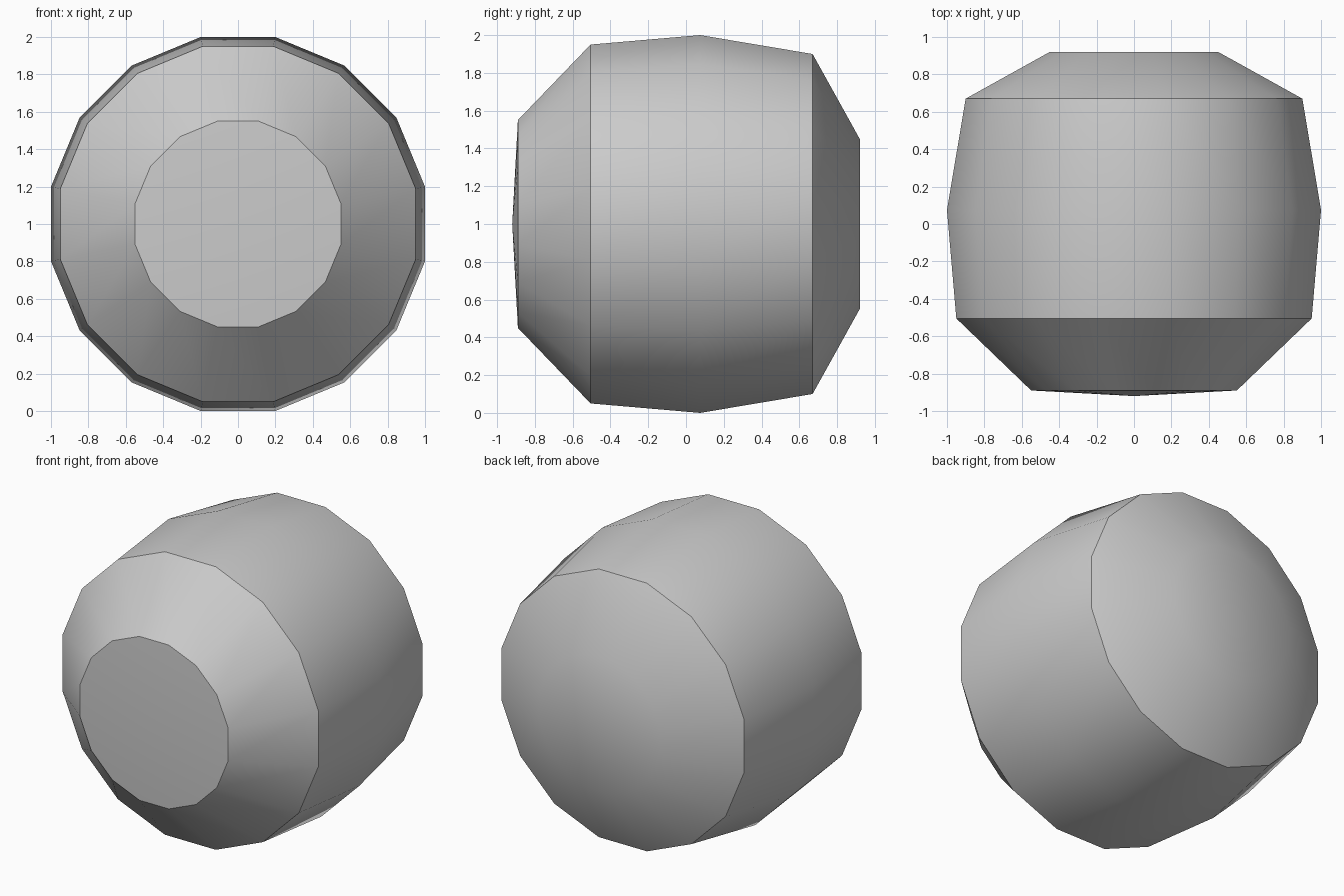
import bpy, bmesh, math

if "Cube" in bpy.data.objects:
    bpy.data.objects.remove(bpy.data.objects["Cube"])

SIDES = 16
# (y, half-width across flats) from front to back
PROFILE = [(-0.89, 0.55), (-0.505, 0.95), (0.075, 1.0), (0.67, 0.90), (0.92, 0.45)]
FRONT_TIP, BACK_TIP = -0.92, 0.92

grey = bpy.data.materials.new("light grey")
grey.diffuse_color = (0.6, 0.6, 0.6, 1)
grey.use_nodes = True
grey.node_tree.nodes["Principled BSDF"].inputs["Base Color"].default_value = grey.diffuse_color

bm = bmesh.new()


def ring(y, half_width):
    # ring turned half a step so flats face up and sideways
    r = half_width / math.cos(math.pi / SIDES)
    angles = [(i + 0.5) * math.tau / SIDES for i in range(SIDES)]
    return [bm.verts.new((r * math.cos(a), y, 1 + r * math.sin(a))) for a in angles]


# Barrel wall
rings = [ring(y, w) for y, w in PROFILE]
for a, b in zip(rings, rings[1:]):
    for i in range(SIDES):
        j = (i + 1) % SIDES
        bm.faces.new((a[i], a[j], b[j], b[i]))

# Shallow front cone and flat back cap
for loop, y in ((rings[0], FRONT_TIP), (rings[-1], BACK_TIP)):
    tip = bm.verts.new((0, y, 1))
    for i in range(SIDES):
        bm.faces.new((loop[i], loop[(i + 1) % SIDES], tip))

bmesh.ops.recalc_face_normals(bm, faces=bm.faces[:])
mesh = bpy.data.meshes.new("barrel_body")
bm.to_mesh(mesh)
bm.free()
mesh.materials.append(grey)

body = bpy.data.objects.new("barrel_body", mesh)
bpy.context.collection.objects.link(body)
bpy.context.view_layer.objects.active = body
body.select_set(True)
bpy.ops.object.shade_smooth_by_angle(angle=math.radians(35))
